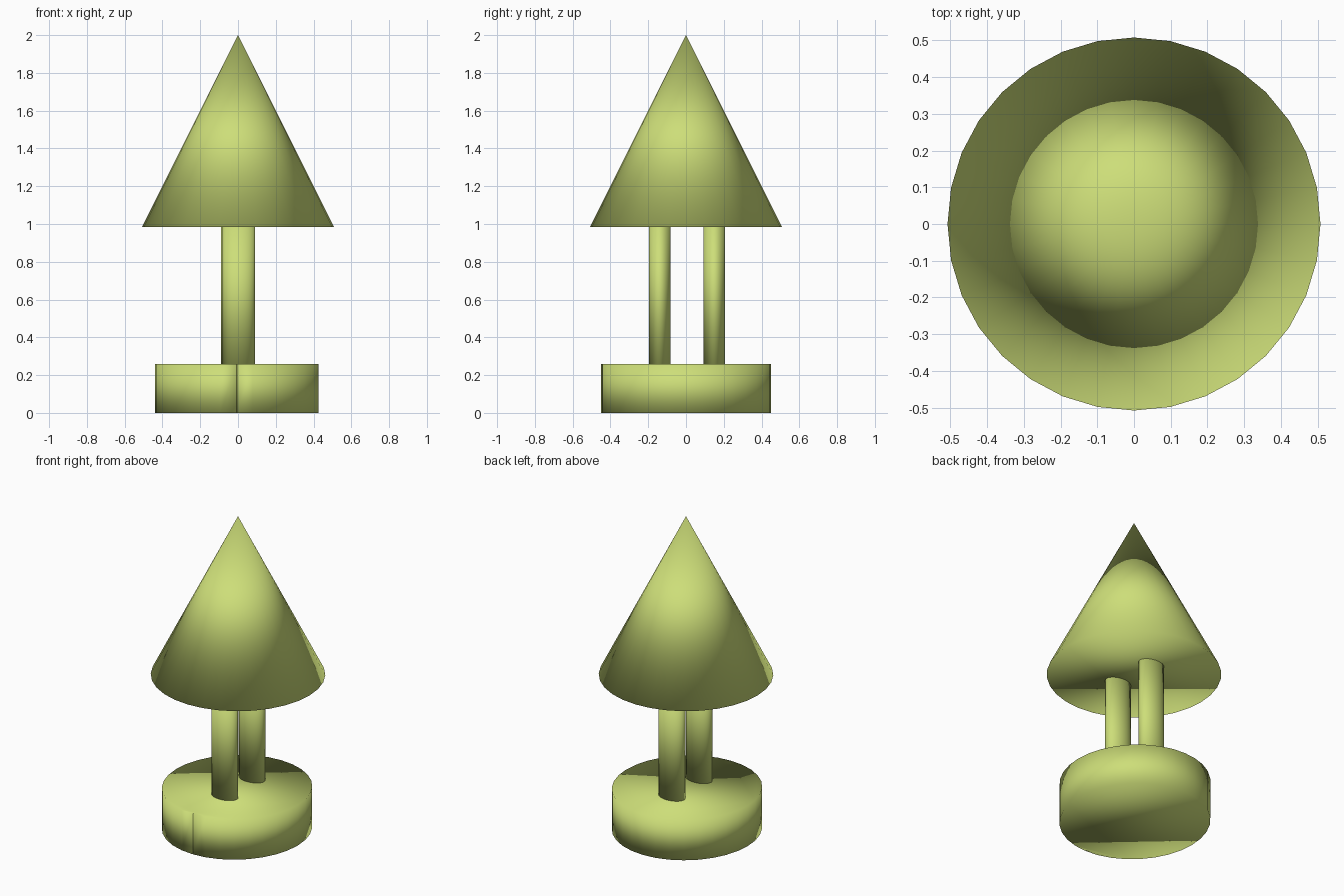
import bpy
import bmesh
from math import sin, cos, tau, pi

if "Cube" in bpy.data.objects:
    bpy.data.objects.remove(bpy.data.objects["Cube"])

SIDES = 32

lime = bpy.data.materials.new("lime_green")
lime.use_nodes = True
LIME = (0.61, 0.73, 0.19, 1)
lime.diffuse_color = LIME
lime.node_tree.nodes["Principled BSDF"].inputs["Base Color"].default_value = LIME


def ellipse(cx, cy, rx, ry):
    return [(cx + rx * cos(tau * i / SIDES - pi / 2),
             cy + ry * sin(tau * i / SIDES - pi / 2)) for i in range(SIDES)]


def finish(name, bm):
    """Turn a bmesh into a softly shaded lime object."""
    bmesh.ops.recalc_face_normals(bm, faces=bm.faces)
    for face in bm.faces:
        face.smooth = True
    mesh = bpy.data.meshes.new(name)
    bm.to_mesh(mesh)
    bm.free()
    mesh.materials.append(lime)
    obj = bpy.data.objects.new(name, mesh)
    bpy.context.collection.objects.link(obj)
    return obj


def prism(name, outline, bottom, top):
    """Extrude a flat outline straight up."""
    bm = bmesh.new()
    face = bm.faces.new([bm.verts.new((x, y, bottom)) for x, y in outline])
    result = bmesh.ops.extrude_face_region(bm, geom=[face], use_keep_orig=True)
    for item in result["geom"]:
        if isinstance(item, bmesh.types.BMVert):
            item.co.z = top
    return finish(name, bm)


# Base drum, with a hairline seam down the front
drum = ellipse(-0.007, 0, 0.432, 0.45)
seam_x, seam_y = drum[0]
drum[0:1] = [(seam_x - 0.002, seam_y), (seam_x, seam_y + 0.02),
             (seam_x + 0.002, seam_y)]
prism("base", drum, 0, 0.26)

# Two oval posts, reaching from the base to the cone
for name, x, y in (("front_post", 0.005, -0.14), ("back_post", -0.005, 0.15)):
    prism(name, ellipse(x, y, 0.086, 0.057), 0.24, 1.0)

# Cone top with a closed underside
bm = bmesh.new()
apex = bm.verts.new((0, 0, 2))
rim = [bm.verts.new((x, y, 0.985)) for x, y in ellipse(0, 0, 0.508, 0.508)]
bm.faces.new(rim)
for i in range(SIDES):
    bm.faces.new((rim[i - 1], rim[i], apex))
finish("cone_top", bm)
